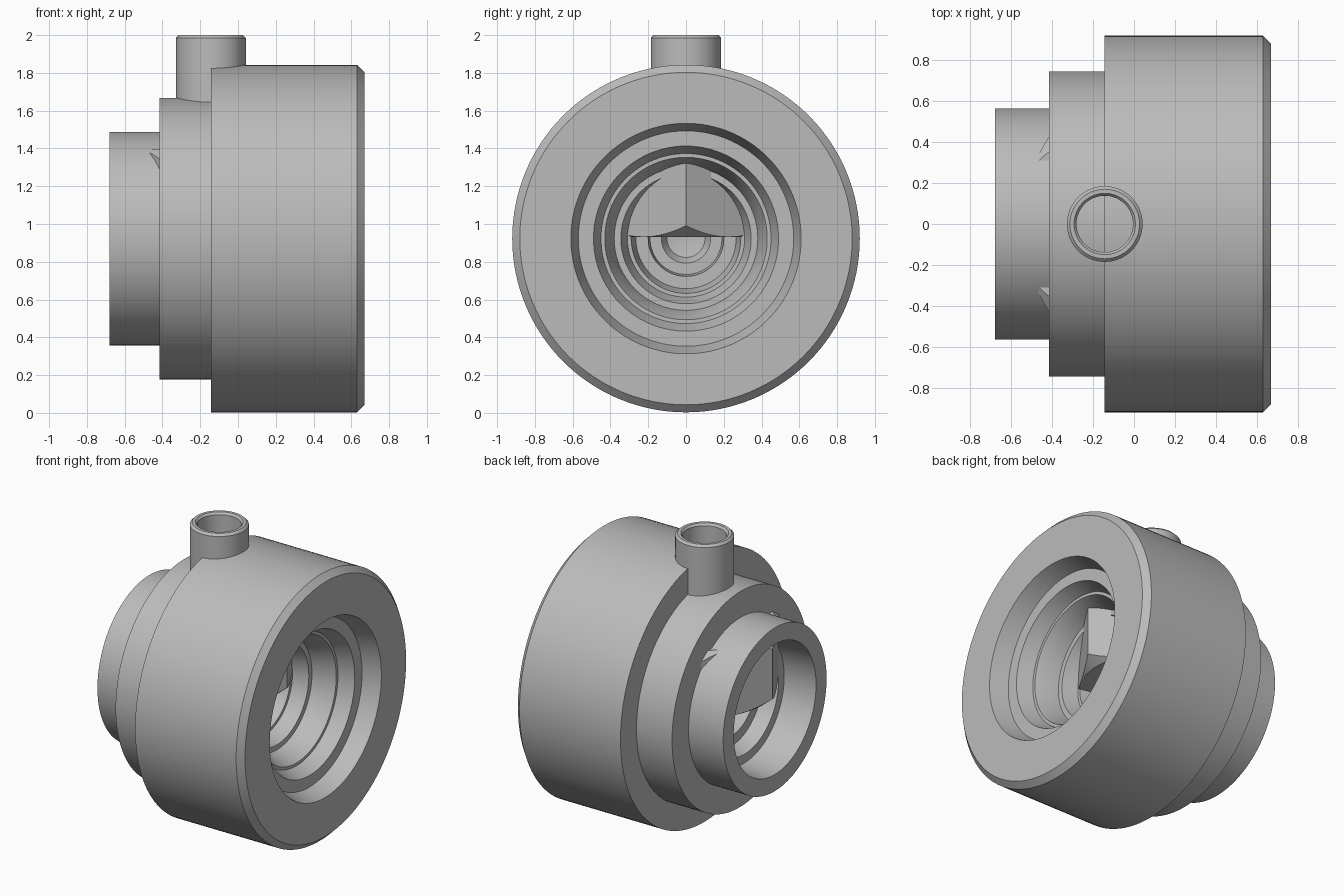
import bpy, bmesh, math

cube = bpy.data.objects.get("Cube")
if cube:
    bpy.data.objects.remove(cube, do_unlink=True)

AXIS_Z = 0.923     # height of the main axis
STEM_X = -0.143    # position of the upright tube and hexagonal plug

metal = bpy.data.materials.new("plain grey")
grey = (0.5, 0.5, 0.5, 1)
metal.diffuse_color = grey
metal.use_nodes = True
metal.node_tree.nodes["Principled BSDF"].inputs["Base Color"].default_value = grey


def finish(name, bm):
    """Weld, orient and shade a mesh as a named object."""
    bmesh.ops.remove_doubles(bm, verts=bm.verts, dist=1e-5)
    bmesh.ops.recalc_face_normals(bm, faces=bm.faces)
    mesh = bpy.data.meshes.new(name)
    bm.to_mesh(mesh)
    bm.free()
    mesh.materials.append(metal)
    obj = bpy.data.objects.new(name, mesh)
    bpy.context.collection.objects.link(obj)
    bpy.ops.object.select_all(action='DESELECT')
    obj.select_set(True)
    bpy.context.view_layer.objects.active = obj
    bpy.ops.object.shade_smooth_by_angle(angle=math.radians(25))
    return obj


def skin(name, rings, loop=False):
    """Bridge a list of equally long closed rings of points."""
    bm = bmesh.new()
    rows = [[bm.verts.new(p) for p in ring] for ring in rings]
    pairs = list(zip(rows, rows[1:]))
    if loop:
        pairs.append((rows[-1], rows[0]))
    for a, b in pairs:
        n = len(a)
        for i in range(n):
            j = (i + 1) % n
            bm.faces.new((a[i], a[j], b[j], b[i]))
    return finish(name, bm)


def angles(n):
    return [math.tau * i / n for i in range(n)]


# Stepped body turned around the x axis: bore, rims and outer steps
front_bore = [(-0.06, 0), (-0.04, 0.1), (0.02, 0.13), (0.02, 0.19), (0.1, 0.2),
              (0.1, 0.265), (0.2, 0.29), (0.2, 0.31), (0.3, 0.345), (0.3, 0.38),
              (0.38, 0.4), (0.45, 0.43), (0.45, 0.45), (0.55, 0.49), (0.55, 0.57)]
outside = [(0.67, 0.61), (0.67, 0.88), (0.63, 0.92), (STEM_X, 0.92),
           (STEM_X, 0.745), (-0.415, 0.745), (-0.415, 0.565), (-0.68, 0.565)]
rear_bore = [(-0.68, 0.45), (-0.45, 0.43), (-0.45, 0.37), (-0.35, 0.34),
             (-0.35, 0.27), (-0.25, 0.22), (-0.25, 0.14), (-0.15, 0.12), (-0.15, 0)]
skin("stepped_body", [
    [(x, r * math.sin(a), AXIS_Z + r * math.cos(a)) for a in angles(128)]
    for x, r in front_bore + outside + rear_bore])

# Hollow upright tube with small chamfers on its rim
tube = [(0.185, 1.5), (0.185, 1.985), (0.17, 2), (0.15, 2), (0.138, 1.985), (0.138, 1.5)]
skin("upright_tube", [
    [(STEM_X + r * math.cos(a), r * math.sin(a), z) for a in angles(64)]
    for r, z in tube], loop=True)

# Hexagonal plug with conically chamfered ends
FLAT, BOTTOM, TOP, SLOPE = 0.45, 0.93, 1.395, 0.85
turns = angles(96)


def hex_radius(a):
    return FLAT / math.cos(a % (math.pi / 3) - math.pi / 6)


def plug_ring(radius, height):
    return [(STEM_X + radius(a) * math.cos(a), radius(a) * math.sin(a), height(a))
            for a in turns]


def chamfer(a):
    return SLOPE * (hex_radius(a) - FLAT)


skin("hexagonal_plug", [
    plug_ring(lambda a: 0, lambda a: BOTTOM),
    plug_ring(lambda a: FLAT - 0.004, lambda a: BOTTOM),
    plug_ring(hex_radius, lambda a: BOTTOM + 0.002 + chamfer(a)),
    plug_ring(hex_radius, lambda a: TOP - 0.002 - chamfer(a)),
    plug_ring(lambda a: FLAT - 0.004, lambda a: TOP),
    plug_ring(lambda a: 0, lambda a: TOP)])
